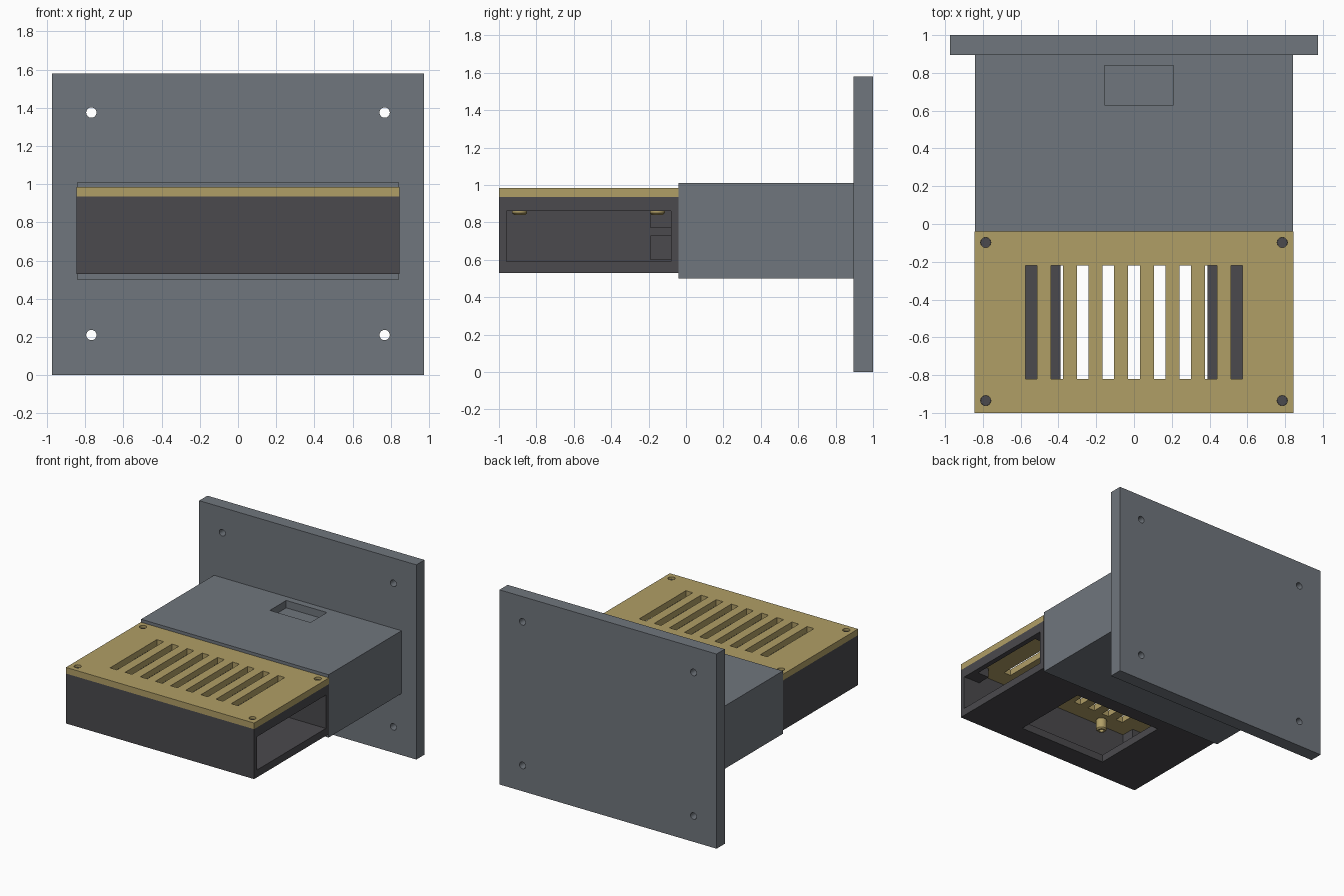
import bpy
from mathutils import Vector

cube = bpy.data.objects.get("Cube")
if cube:
    bpy.data.objects.remove(cube, do_unlink=True)


def material(name, rgb):
    m = bpy.data.materials.new(name)
    m.use_nodes = True
    m.diffuse_color = (*rgb, 1)
    m.node_tree.nodes["Principled BSDF"].inputs["Base Color"].default_value = (*rgb, 1)
    return m


grey = material("slate grey", (0.162, 0.181, 0.205))
tan = material("tan yellow", (0.434, 0.342, 0.133))
dark = material("charcoal", (0.069, 0.067, 0.074))


def box(name, lo, hi, mat=None):
    """Box between two opposite corners."""
    lo, hi = Vector(lo), Vector(hi)
    bpy.ops.mesh.primitive_cube_add(size=1, location=(lo + hi) / 2)
    ob = bpy.context.object
    ob.name = name
    ob.scale = hi - lo
    bpy.ops.object.transform_apply(location=False, rotation=False, scale=True)
    if mat:
        ob.data.materials.append(mat)
    return ob


def cylinder(name, centre, radius, depth, mat=None, along_y=False):
    bpy.ops.mesh.primitive_cylinder_add(
        vertices=32, radius=radius, depth=depth, location=centre,
        rotation=(1.5708 if along_y else 0, 0, 0))
    ob = bpy.context.object
    ob.name = name
    if mat:
        ob.data.materials.append(mat)
    return ob


def cut(target, cutters):
    """Subtract each cutter from the target, then discard it."""
    for c in cutters:
        mod = target.modifiers.new("cut", "BOOLEAN")
        mod.operation = "DIFFERENCE"
        mod.solver = "EXACT"
        mod.object = c
        bpy.context.view_layer.objects.active = target
        bpy.ops.object.modifier_apply(modifier=mod.name)
        bpy.data.objects.remove(c, do_unlink=True)


def smooth(ob):
    bpy.ops.object.select_all(action="DESELECT")
    ob.select_set(True)
    bpy.context.view_layer.objects.active = ob
    bpy.ops.object.shade_smooth_by_angle(angle=0.6)


SIDES = (-1, 1)
W = 0.845                 # half width of the case
FRONT, BACK = -1, -0.04   # depth of the case
FLOOR, RIM, TOP = 0.53, 0.935, 0.985

# Wall plate with four bolt holes
plate = box("wall_plate", (-0.975, 0.895, 0), (0.975, 1, 1.58), grey)
cut(plate, [cylinder("hole", (x * 0.768, 0.95, z), 0.027, 0.4, along_y=True)
            for x in SIDES for z in (0.21, 1.375)])
smooth(plate)

# Mounting arm with a shallow pocket on top
arm = box("mounting_arm", (-0.842, BACK, 0.5), (0.842, 0.895, 1.01), grey)
cut(arm, [box("pocket", (-0.155, 0.63, 0.95), (0.21, 0.84, 1.1))])

# Open-topped case with a side opening and a window in the floor
case = box("case", (-W, FRONT, FLOOR), (W, BACK, RIM), dark)
cut(case, [
    box("cavity", (-0.805, -0.96, 0.59), (0.805, -0.08, 1.1)),
    box("side_opening", (0.7, -0.96, 0.59), (1, -0.08, 0.86)),
    box("floor_window", (-0.39, -0.83, 0.4), (0.39, -0.19, 0.7)),
])

# Vented lid with screw holes
lid = box("vented_lid", (-W, FRONT, RIM), (W, BACK, TOP), tan)
slots = [box("slot", (i * 0.136 - 0.031, -0.82, 0.9), (i * 0.136 + 0.031, -0.22, 1.1))
         for i in range(-4, 5)]
screws = [(x * 0.785, y) for x in SIDES for y in (-0.935, -0.098)]
cut(lid, slots + [cylinder("hole", (x, y, TOP), 0.027, 0.2) for x, y in screws])
smooth(lid)

# Corner bosses under the lid, with recessed screw heads
for x, y in screws:
    sx = 1 if x > 0 else -1
    sy = 1 if y > -0.5 else -1
    xs = sorted((sx * 0.7, sx * 0.806))
    ys = sorted((-0.52 + sy * 0.33, -0.52 + sy * 0.441))
    box("corner_boss", (xs[0], ys[0], 0.862), (xs[1], ys[1], RIM), dark)
    cylinder("screw_head", (x, y, 0.95), 0.0265, 0.03, dark)

# Blocks in the rear corner of the case
for low, high in ((0.6, 0.73), (0.77, 0.862)):
    box("inner_block", (-0.806, -0.19, low), (-0.7, -0.08, high), dark)

# Hollow pegs hanging below the lid
for x in SIDES:
    for y in (-0.89, -0.153):
        peg = cylinder("lid_peg", (x * 0.43, y, 0.8885), 0.04, 0.097, tan)
        bevel = peg.modifiers.new("bevel", "BEVEL")
        bevel.width = 0.01
        bevel.segments = 1
        bpy.ops.object.modifier_apply(modifier=bevel.name)
        cut(peg, [cylinder("bore", (x * 0.43, y, 0.85), 0.018, 0.08)])
        smooth(peg)
